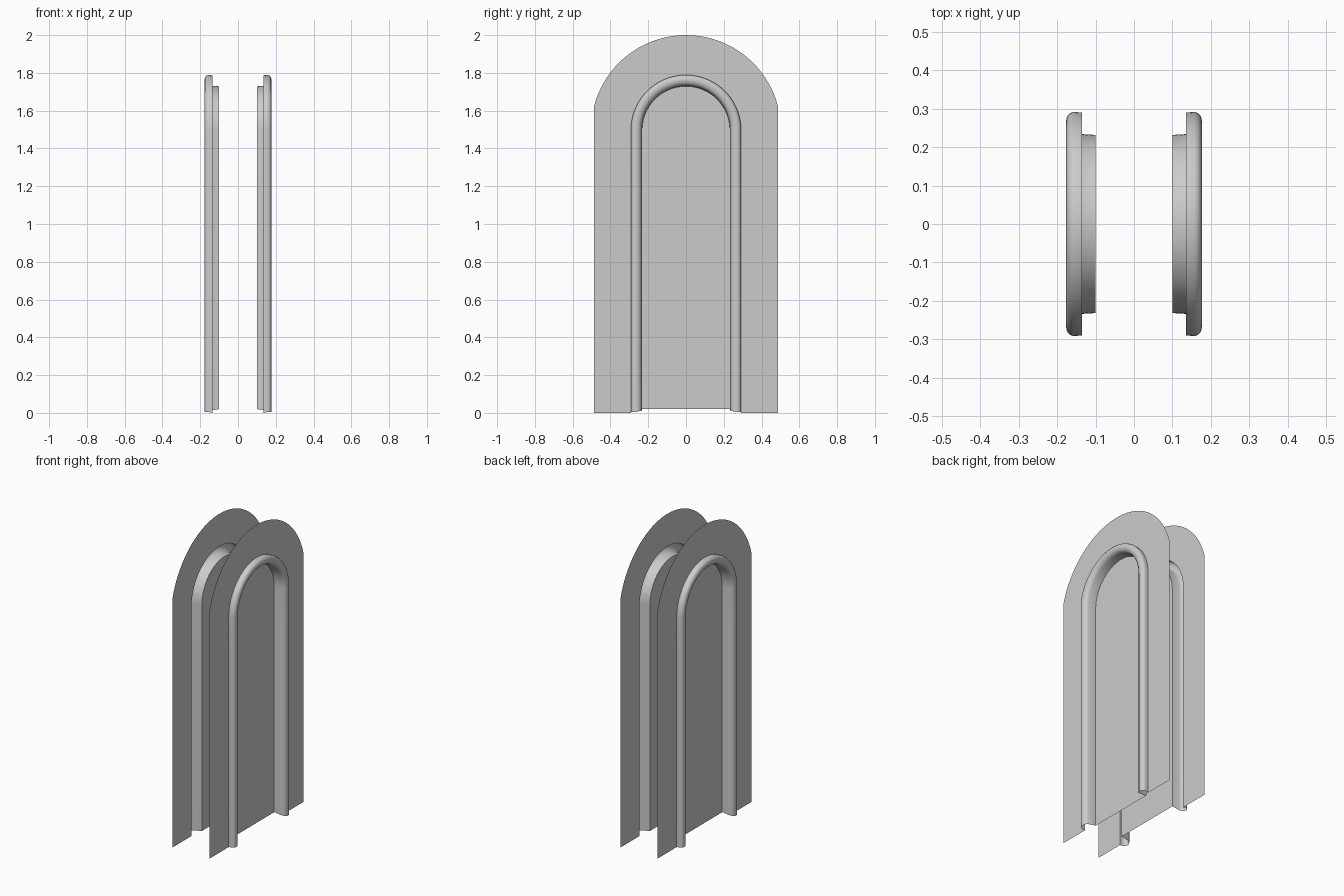
import bpy, bmesh
from math import sin, cos, pi, asin, radians

if "Cube" in bpy.data.objects:
    bpy.data.objects.remove(bpy.data.objects["Cube"])

ZC = 1.497          # arch spring line
R_OUT = 0.503       # outer arch radius
Y_OUT = 0.487       # half width of the sheet
R_MOULD, R_IN = 0.29, 0.232
X_SHEET, X_PANEL = 0.135, 0.10
N_ARC, N_LEG = 48, 6


def arch(r, clamp=None, bottom=0.0):
    """Arched path (y, z): up one leg, over the top, down the other."""
    leg = [bottom + (ZC - bottom) * i / N_LEG for i in range(N_LEG)]
    edge = min(clamp, r) if clamp else r
    pts = [(edge, z) for z in leg]
    for i in range(N_ARC + 1):
        a = pi * i / N_ARC
        y = r * cos(a)
        pts.append((max(-edge, min(edge, y)), ZC + r * sin(a)))
    return pts + [(-edge, z) for z in reversed(leg)]


def finish(name, bm, side):
    bm.normal_update()
    if side < 0:
        bmesh.ops.reverse_faces(bm, faces=bm.faces[:])
    me = bpy.data.meshes.new(name)
    bm.to_mesh(me)
    bm.free()
    ob = bpy.data.objects.new(name, me)
    bpy.context.collection.objects.link(ob)
    bpy.ops.object.select_all(action='DESELECT')
    ob.select_set(True)
    bpy.context.view_layer.objects.active = ob
    bpy.ops.object.shade_smooth_by_angle(angle=radians(40))


def strip(name, rails, side):
    """Skin a series of (x, path) rails."""
    bm = bmesh.new()
    rows = [[bm.verts.new((side * x, y, z)) for y, z in path] for x, path in rails]
    for a, b in zip(rows, rows[1:]):
        for i in range(len(a) - 1):
            bm.faces.new((a[i], a[i + 1], b[i + 1], b[i]))
    finish(name, bm, side)


# moulding cross-section: distance from the middle, arch radius, foot height
section = [(X_SHEET, R_MOULD, 0.0), (0.158, R_MOULD + 0.002, 0.005), (0.168, 0.288, 0.005),
           (0.175, 0.279, 0.005), (0.177, 0.266, 0.005), (0.174, 0.252, 0.008),
           (0.166, 0.241, 0.01), (0.152, 0.235, 0.012), (X_PANEL, R_IN, 0.02)]

for side, label in ((1, "right"), (-1, "left")):
    # flat arched surround
    strip(label + "_surround",
          [(X_SHEET, arch(R_OUT, Y_OUT)), (X_SHEET, arch(R_MOULD))], side)
    # raised rounded moulding with its inner reveal
    strip(label + "_moulding", [(x, arch(r, bottom=z)) for x, r, z in section], side)
    # recessed door panel
    bm = bmesh.new()
    bm.faces.new([bm.verts.new((side * X_PANEL, y, z)) for y, z in arch(R_IN, bottom=0.02)])
    finish(label + "_door_panel", bm, side)
